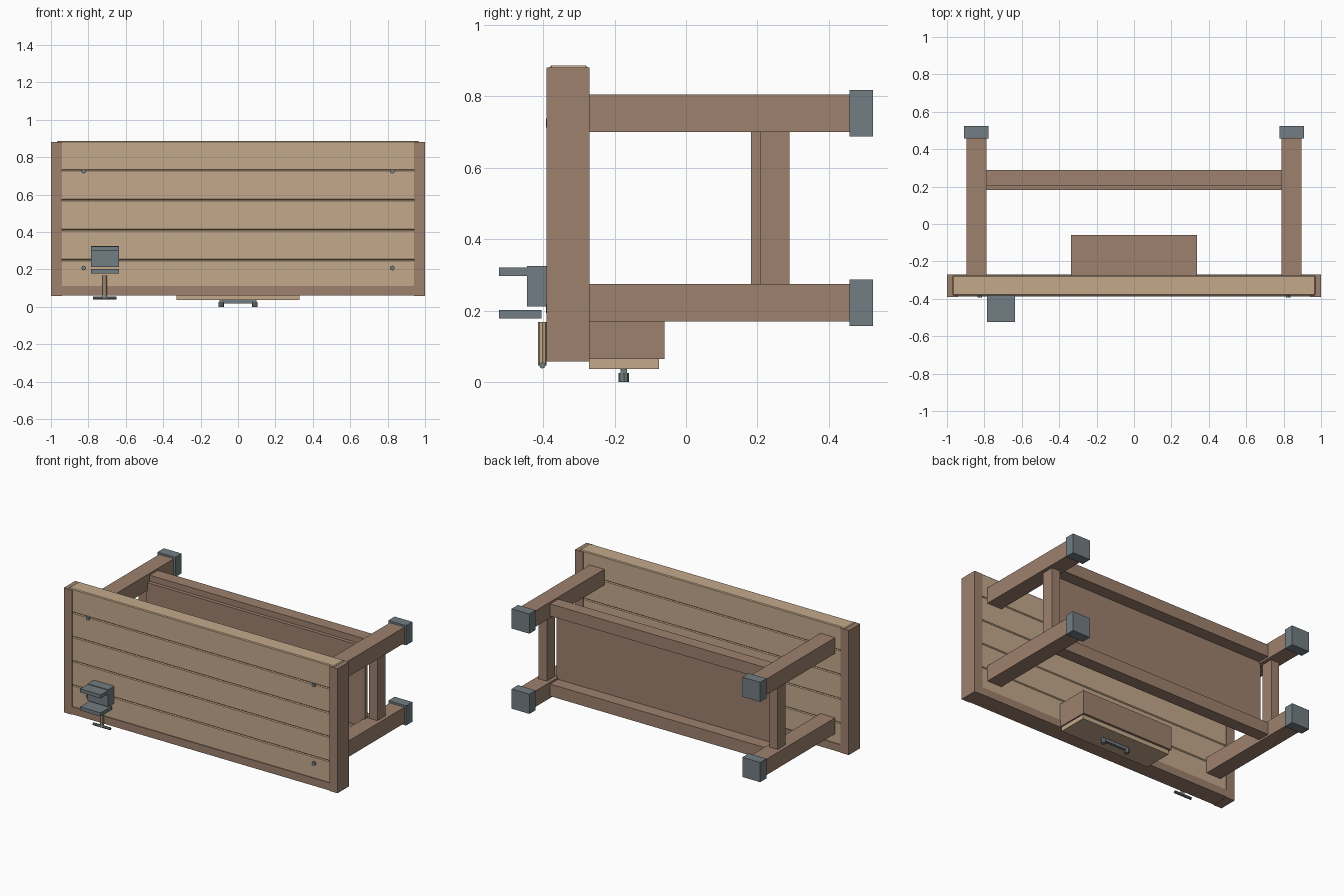
import bpy, bmesh, math
from mathutils import Matrix, Vector

if "Cube" in bpy.data.objects:
    bpy.data.objects.remove(bpy.data.objects["Cube"])


def material(name, rgb):
    m = bpy.data.materials.new(name)
    m.diffuse_color = (*rgb, 1)
    m.use_nodes = True
    m.node_tree.nodes["Principled BSDF"].inputs["Base Color"].default_value = m.diffuse_color
    return m


LIGHT = material("light_wood", (0.55, 0.40, 0.26))
DARK = material("dark_wood", (0.34, 0.22, 0.155))
STEEL = material("grey_steel", (0.17, 0.205, 0.225))


def finish(bm, name, mat):
    me = bpy.data.meshes.new(name)
    bm.to_mesh(me)
    bm.free()
    me.materials.append(mat)
    ob = bpy.data.objects.new(name, me)
    bpy.context.collection.objects.link(ob)
    return ob


def box(name, x, y, z, mat, bevel=0):
    """Box given by its (min, max) range on each axis."""
    bm = bmesh.new()
    size = [r[1] - r[0] for r in (x, y, z)]
    mid = Vector([(r[0] + r[1]) / 2 for r in (x, y, z)])
    bmesh.ops.create_cube(bm, size=1, matrix=Matrix.Translation(mid) @ Matrix.Diagonal((*size, 1)))
    if bevel:
        bmesh.ops.bevel(bm, geom=bm.edges[:], offset=bevel, segments=1, affect='EDGES')
    return finish(bm, name, mat)


def rod(name, start, end, radius, mat, sides=8):
    """Flat-sided cylinder between two points."""
    a, b = Vector(start), Vector(end)
    bm = bmesh.new()
    turn = (b - a).to_track_quat('Z', 'Y').to_matrix().to_4x4()
    bmesh.ops.create_cone(bm, cap_ends=True, segments=sides, radius1=radius, radius2=radius,
                          depth=(b - a).length, matrix=Matrix.Translation((a + b) / 2) @ turn)
    return finish(bm, name, mat)


# Tabletop: five planks held by end caps and an edge strip
edges = [0.105, 0.25, 0.41, 0.57, 0.73, 0.886]
for i in range(5):
    box(f"top_plank_{i + 1}", (-0.97, 0.97), (-0.382, -0.275), (edges[i], edges[i + 1]), LIGHT, 0.005)
box("edge_strip", (-0.94, 0.94), (-0.388, -0.27), (0.06, 0.11), DARK)

LEG_X, LEG_Z = 0.843, (0.2225, 0.752)
for s, side in ((-1, "left"), (1, "right")):
    box(f"{side}_end_cap", sorted((s * 0.94, s)), (-0.39, -0.27), (0.058, 0.88), DARK)
    for z, row in zip(LEG_Z, ("lower", "upper")):
        # Legs with steel feet, and bolts through the top
        c = s * LEG_X
        box(f"{row}_{side}_leg", (c - 0.0535, c + 0.0535), (-0.28, 0.515), (z - 0.0525, z + 0.0525), DARK)
        box(f"{row}_{side}_foot", (c - 0.065, c + 0.065), (0.457, 0.523), (z - 0.065, z + 0.065), STEEL)
    for z, row in ((0.207, "lower"), (0.725, "upper")):
        rod(f"{row}_{side}_bolt", (s * 0.825, -0.37, z), (s * 0.825, -0.392, z), 0.013, STEEL)
    # Short side rail of the shelf frame
    box(f"{side}_shelf_rail", (s * LEG_X - 0.03, s * LEG_X + 0.03), (0.208, 0.29),
        (LEG_Z[0], LEG_Z[1]), DARK)

# Long shelf rails and the shelf panel
for z, row in zip(LEG_Z, ("lower", "upper")):
    box(f"{row}_long_rail", (-0.8, 0.8), (0.206, 0.29), (z - 0.04, z + 0.04), DARK)
box("shelf_panel", (-0.8, 0.8), (0.182, 0.208), (0.222, 0.752), DARK)

# Drawer with front plate and pull handle
box("drawer_box", (-0.338, 0.338), (-0.28, -0.06), (0.065, 0.22), DARK)
box("drawer_front", (-0.329, 0.329), (-0.271, -0.075), (0.037, 0.066), LIGHT)
box("drawer_handle_bar", (-0.1, 0.1), (-0.183, -0.165), (0.017, 0.035), STEEL)
for x, side in ((-0.09, "left"), (0.09, "right")):
    rod(f"{side}_handle_knob", (x, -0.174, 0), (x, -0.174, 0.025), 0.015, STEEL)
    rod(f"{side}_handle_stem", (x, -0.174, 0.02), (x, -0.174, 0.04), 0.009, STEEL)

# Clamp vise on the tabletop
VX = (-0.787, -0.637)
box("vise_body", VX, (-0.445, -0.375), (0.212, 0.325), STEEL)
box("vise_upper_jaw", VX, (-0.523, -0.44), (0.297, 0.321), STEEL)
box("vise_lower_jaw", VX, (-0.523, -0.405), (0.178, 0.202), STEEL)
rod("vise_screw", (-0.712, -0.402, 0.047), (-0.712, -0.402, 0.168), 0.012, LIGHT)
rod("vise_handle", (-0.775, -0.402, 0.047), (-0.65, -0.402, 0.047), 0.009, STEEL)
